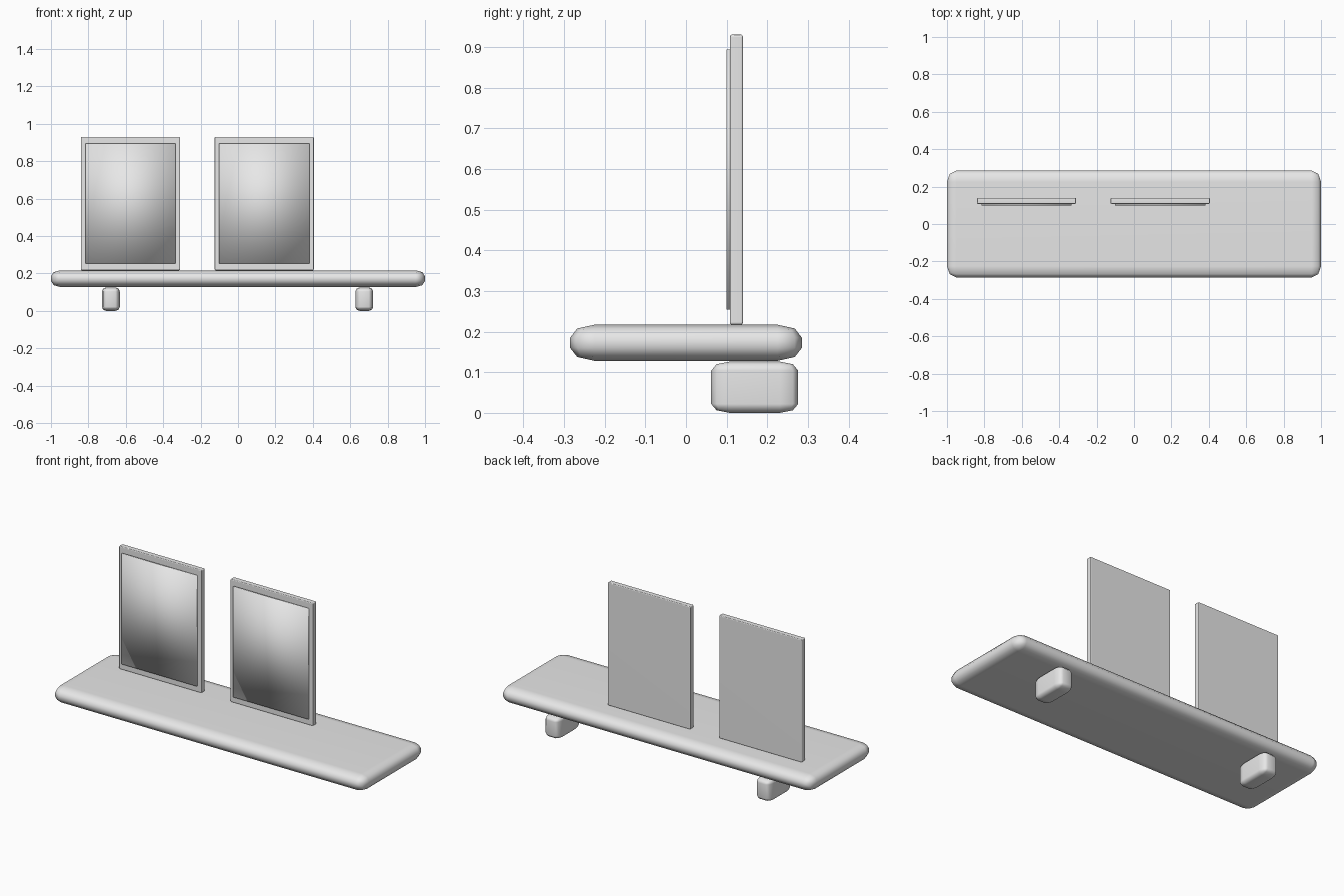
import bpy
import bmesh
from mathutils import Vector

cube = bpy.data.objects.get("Cube")
if cube:
    bpy.data.objects.remove(cube, do_unlink=True)

grey = bpy.data.materials.new("light_grey")
grey.use_nodes = True
colour = (0.8, 0.8, 0.8, 1)
grey.diffuse_color = colour
grey.node_tree.nodes["Principled BSDF"].inputs["Base Color"].default_value = colour


def box(name, low, high, radii=None, segments=2):
    """Smooth-shaded box between two corners, edges rounded by a radius per axis."""
    low, high = Vector(low), Vector(high)
    size, centre = high - low, (low + high) / 2
    scale = Vector(radii or (1, 1, 1))
    bm = bmesh.new()
    bmesh.ops.create_cube(bm, size=1)
    bmesh.ops.scale(bm, verts=bm.verts, vec=[s / r for s, r in zip(size, scale)])
    if radii:
        bmesh.ops.bevel(bm, geom=bm.edges[:], offset=1, offset_type='OFFSET',
                        segments=segments, profile=0.5, affect='EDGES')
    bmesh.ops.scale(bm, verts=bm.verts, vec=scale)
    bmesh.ops.recalc_face_normals(bm, faces=bm.faces)
    for face in bm.faces:
        face.smooth = True
    mesh = bpy.data.meshes.new(name)
    bm.to_mesh(mesh)
    bm.free()
    mesh.materials.append(grey)
    obj = bpy.data.objects.new(name, mesh)
    obj.location = centre
    bpy.context.collection.objects.link(obj)
    if radii:
        obj.modifiers.new("flat_face_normals", 'WEIGHTED_NORMAL')
    return obj


# Rounded shelf board
box("shelf_board", (-1, -0.285, 0.128), (1, 0.285, 0.217), (0.05, 0.06, 0.032))

# Brackets under the back edge
for side, x in (("right", -0.68), ("left", 0.675)):
    box(side + "_bracket", (x - 0.048, 0.062, 0), (x + 0.048, 0.276, 0.126),
        (0.024, 0.045, 0.022))

# Framed pictures standing on the board
for side, x in (("right", -0.575), ("left", 0.14)):
    box(side + "_frame", (x - 0.265, 0.108, 0.217), (x + 0.265, 0.14, 0.93),
        (0.005, 0.004, 0.006))
    box(side + "_picture", (x - 0.241, 0.099, 0.254), (x + 0.241, 0.109, 0.894))
